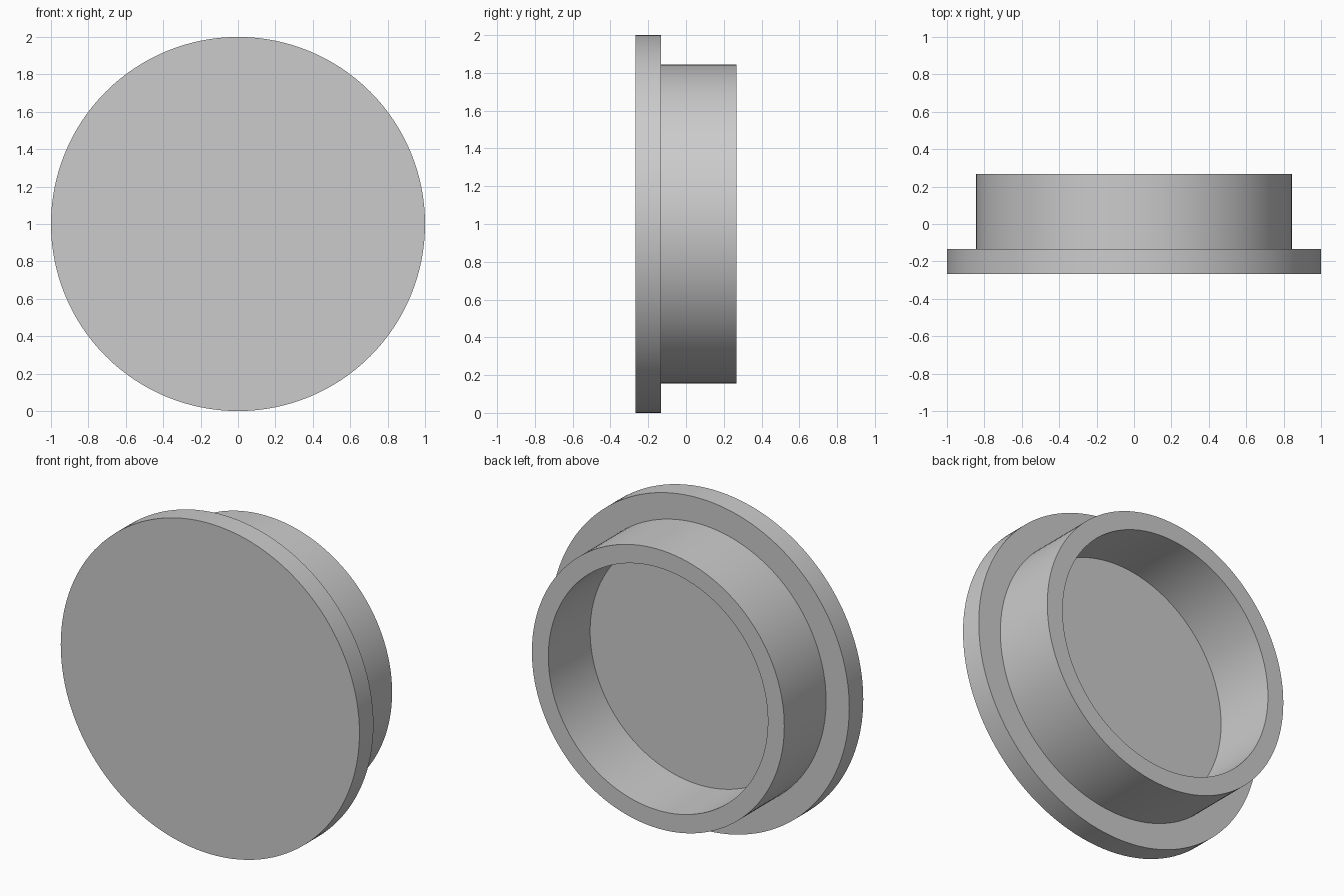
import bpy
import bmesh
import math
from mathutils import Matrix, Vector

cube = bpy.data.objects.get("Cube")
if cube:
    bpy.data.objects.remove(cube, do_unlink=True)

SEGMENTS = 128
OUTER, COLLAR, BORE = 1.0, 0.845, 0.735      # radii
FRONT, STEP, BACK = -0.267, -0.133, 0.267    # positions along y

# Plain grey material
grey = bpy.data.materials.new("light grey")
grey.use_nodes = True
colour = (0.6, 0.6, 0.6, 1)
grey.diffuse_color = colour
grey.node_tree.nodes["Principled BSDF"].inputs["Base Color"].default_value = colour

# Half section (radius, y): front disc, flange, collar, hollow bore and its floor
profile = [(0, FRONT), (OUTER, FRONT), (OUTER, STEP), (COLLAR, STEP),
           (COLLAR, BACK), (BORE, BACK), (BORE, STEP), (0, STEP)]

# Revolve the section about the y axis
bm = bmesh.new()
verts = [bm.verts.new((r, y, 0)) for r, y in profile]
edges = [bm.edges.new(pair) for pair in zip(verts, verts[1:])]
bmesh.ops.spin(bm, geom=verts + edges, cent=(0, 0, 0), axis=(0, 1, 0),
               angle=math.tau, steps=SEGMENTS, use_merge=False)
bmesh.ops.remove_doubles(bm, verts=bm.verts, dist=0.0005)

# Merge the fans on the front and the floor into single flat discs
centres = [v for v in bm.verts if Vector((v.co.x, v.co.z)).length < 0.001]
bmesh.ops.dissolve_verts(bm, verts=centres)
bmesh.ops.recalc_face_normals(bm, faces=bm.faces)
bmesh.ops.transform(bm, matrix=Matrix.Translation((0, 0, OUTER)), verts=bm.verts)

mesh = bpy.data.meshes.new("flanged_cap")
bm.to_mesh(mesh)
bm.free()
mesh.materials.append(grey)
cap = bpy.data.objects.new("flanged_cap", mesh)
bpy.context.collection.objects.link(cap)

# Smooth walls with sharp rims
bpy.ops.object.select_all(action="DESELECT")
cap.select_set(True)
bpy.context.view_layer.objects.active = cap
bpy.ops.object.shade_smooth_by_angle(angle=math.radians(30))
